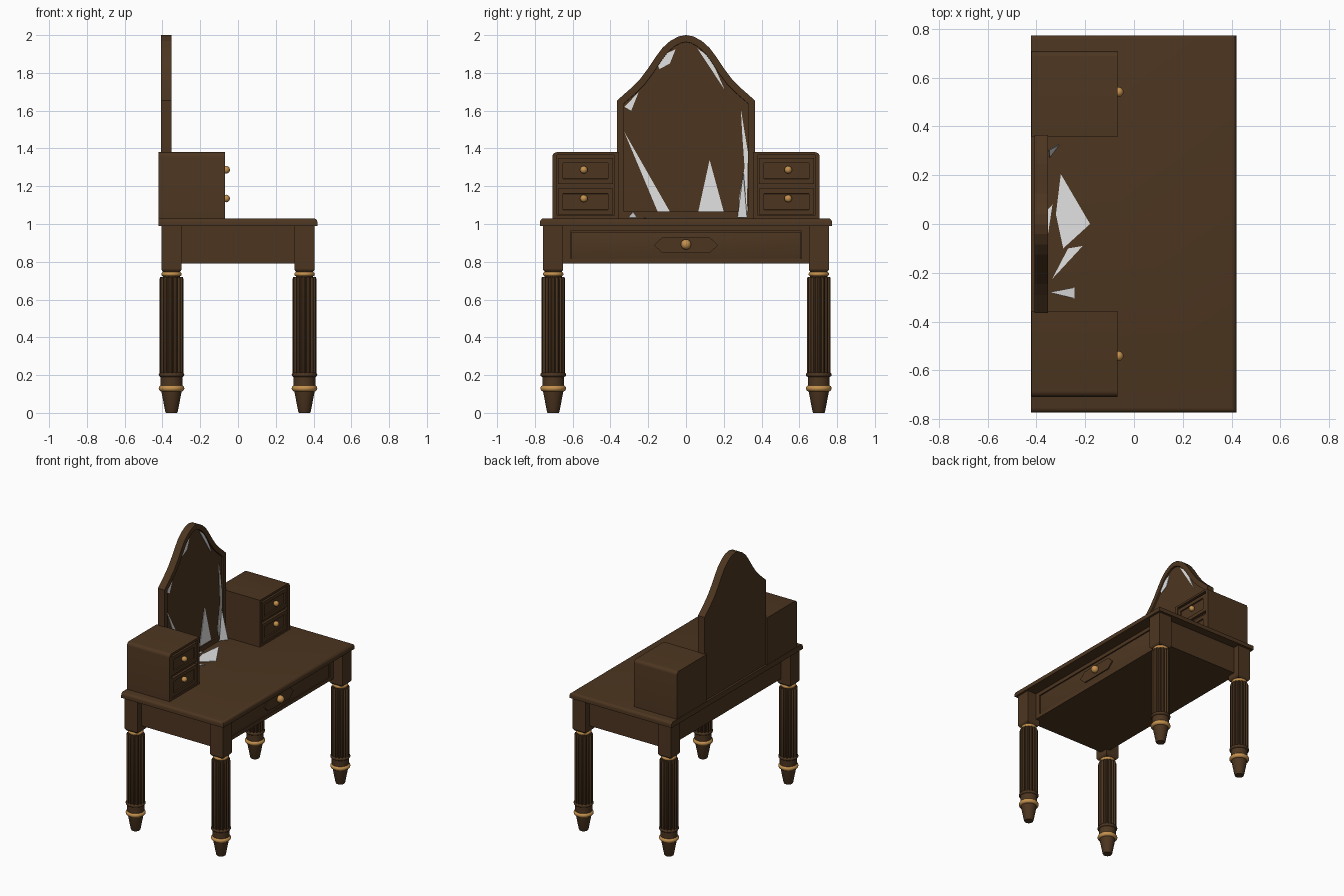
import bpy, bmesh, math
from mathutils import Vector

if "Cube" in bpy.data.objects:
    bpy.data.objects.remove(bpy.data.objects["Cube"])


def material(name, rgb):
    m = bpy.data.materials.new(name)
    m.diffuse_color = (*rgb, 1)
    m.use_nodes = True
    m.node_tree.nodes["Principled BSDF"].inputs["Base Color"].default_value = m.diffuse_color
    return m


WOOD = material("dark_wood", (0.073, 0.036, 0.0145))
BRASS = material("brass", (0.55, 0.28, 0.075))
GLASS = material("mirror_glass", (0.76, 0.76, 0.76))


def finish(name, bm, mat, smooth=True):
    bmesh.ops.recalc_face_normals(bm, faces=bm.faces[:])
    me = bpy.data.meshes.new(name)
    bm.to_mesh(me)
    bm.free()
    me.materials.append(mat)
    if smooth:
        me.shade_smooth()
        me.set_sharp_from_angle(angle=math.radians(32))
    ob = bpy.data.objects.new(name, me)
    bpy.context.collection.objects.link(ob)
    return ob


def bevel_where(bm, test, width, segments=4):
    edges = [e for e in bm.edges if test(e.verts[0].co, e.verts[1].co)]
    bmesh.ops.bevel(bm, geom=edges, offset=width, segments=segments, profile=0.5, affect='EDGES')


def loft(bm, rings):
    """Skin closed rings of points and cap both ends."""
    vs = [[bm.verts.new(p) for p in r] for r in rings]
    n = len(vs[0])
    for a, b in zip(vs, vs[1:]):
        for i in range(n):
            bm.faces.new((a[i], a[(i + 1) % n], b[(i + 1) % n], b[i]))
    bm.faces.new(vs[0][::-1])
    bm.faces.new(vs[-1])


def panel(cy, cz, steps):
    """Concentric rectangles (half y, half z, x) stepping forward along +x."""
    bm = bmesh.new()
    loft(bm, [[(x, cy + sy * hy, cz + sz * hz) for sy, sz in ((-1, -1), (1, -1), (1, 1), (-1, 1))]
              for hy, hz, x in steps])
    return bm


def drawer_steps(hy, hz, back, front, rim):
    return [(hy, hz, back), (hy, hz, front), (hy - rim, hz - rim, front),
            (hy - rim - .002, hz - rim - .002, front - .008)]


def lathe(name, profile, mat, n=32, flutes=None):
    bm = bmesh.new()
    f = flutes or [1]
    loft(bm, [[(r * f[i % len(f)] * math.cos(2 * math.pi * i / n),
                r * f[i % len(f)] * math.sin(2 * math.pi * i / n), z) for i in range(n)]
              for r, z in profile])
    return finish(name, bm, mat)


def knob(name, loc, r):
    bm = bmesh.new()
    bmesh.ops.create_uvsphere(bm, u_segments=20, v_segments=12, radius=r)
    ob = finish(name, bm, BRASS)
    ob.location = loc


# Table top, rounded along the front and both ends
bm = panel(0, 1.01, [(.773, .02, -.422), (.773, .02, .42)])
bevel_where(bm, lambda a, b: min(a.z, b.z) > 1.02 and max(a.x, b.x) > 0, .02)
finish("table_top", bm, WOOD)

# Apron with framed drawer opening, set back from the leg blocks
finish("apron", panel(0, .89, [(.71, .1, -.33), (.71, .1, .332), (.612, .073, .332), (.612, .073, .318)]), WOOD)
finish("long_drawer", panel(0, .888, [(.605, .07, .31), (.605, .07, .328), (.597, .062, .331)]), WOOD)

# Hexagonal drawer plaque and its knob
hexagon = [(-.17, 0), (-.125, -.042), (.125, -.042), (.17, 0), (.125, .042), (-.125, .042)]
bm = bmesh.new()
loft(bm, [[(x, y, .888 + z) for y, z in hexagon] for x in (.325, .339)])
finish("drawer_plaque", bm, WOOD)
knob("long_drawer_knob", (.35, 0, .892), .027)

# Legs: one set of turned parts, linked to four corners
bm = bmesh.new()
loft(bm, [[(sx * h, sy * h, z) for sx, sy in ((-1, -1), (1, -1), (1, 1), (-1, 1))]
          for h, z in ((.044, .745), (.053, .758), (.053, .99))])
flute = [1, 1, 1, .93, .88, .86, .88, .93]


def bead(r, z, h, core):
    return [(core, z - h)] + [(r - (r - core) * (1 - math.cos(a)), z + h * math.sin(a))
                              for a in (-1.2, -.8, -.4, 0, .4, .8, 1.2)] + [(core, z + h)]


parts = [
    finish("leg_block", bm, WOOD, False),
    lathe("leg_upper_ring", bead(.054, .735, .012, .042), BRASS),
    lathe("leg_neck", [(.046, .70), (.046, .75)], WOOD),
    lathe("leg_fluted_shaft", [(.058, .20), (.063, .21), (.063, .71), (.059, .72)], WOOD, 128, flute),
    lathe("leg_collar", bead(.068, .202, .012, .055), WOOD),
    lathe("leg_band", [(.058, .13), (.058, .205)], WOOD),
    lathe("leg_lower_ring", bead(.068, .13, .017, .05), BRASS),
    lathe("leg_foot", [(.03, 0), (.033, .006), (.052, .105), (.055, .12)], WOOD),
]
corners = [(sx * .352, sy * .703, 0) for sx in (-1, 1) for sy in (-1, 1)]
for p in parts:
    p.location = corners[0]
    for c in corners[1:]:
        q = p.copy()
        q.location = c
        bpy.context.collection.objects.link(q)

# Two small drawer cabinets
for side, s in (("left", -1), ("right", 1)):
    cy = s * .532
    bm = panel(cy, 1.205, [(.176, .175, -.42), (.176, .175, -.068), (.151, .16, -.068), (.151, .16, -.09)])
    bevel_where(bm, lambda a, b: min(a.z, b.z) > 1.375 and min(a.y * s, b.y * s) > .7, .024)
    finish(side + "_cabinet", bm, WOOD)
    for row, cz, kz in (("upper", 1.281, 1.287), ("lower", 1.118, 1.135)):
        finish(f"{side}_{row}_drawer", panel(cy, cz, drawer_steps(.146, .069, -.095, -.07, .026)), WOOD)
        knob(f"{side}_{row}_knob", (-.063, s * .541, kz), .02)

# Arched mirror frame with shallow backing
half = [(.364, 1.03), (.364, 1.655), (.29, 1.72), (.245, 1.765), (.2, 1.825), (.16, 1.885),
        (.125, 1.932), (.085, 1.968), (.04, 1.993)]
outline = half + [(0, 2.0)] + [(-y, z) for y, z in reversed(half)]
bm = bmesh.new()
loft(bm, [[(x, y, z) for y, z in outline] for x in (-.407, -.353)])
bmesh.ops.recalc_face_normals(bm, faces=bm.faces[:])
front = [f for f in bm.faces if f.calc_center_median().x > -.354]
bmesh.ops.inset_region(bm, faces=front, thickness=.036, depth=0, use_even_offset=True)
bmesh.ops.inset_region(bm, faces=front, thickness=.001, depth=-.012, use_even_offset=True)
finish("mirror_frame", bm, WOOD, False)


def shard(name, pts, out, thick=.005):
    """Thin glass plate thickened towards the direction out."""
    p = [Vector(v) for v in pts]
    n = (p[1] - p[0]).cross(p[2] - p[0]).normalized() * thick
    if n.dot(Vector(out)) < 0:
        n = -n
    bm = bmesh.new()
    loft(bm, [p, [v + n for v in p]])
    finish(name, bm, GLASS, False)


# Broken glass still held in the frame (y, z)
held = [
    [(-.328, 1.49), (-.15, 1.065), (-.085, 1.065)],
    [(.125, 1.34), (.065, 1.065), (.20, 1.065)],
    [(.29, 1.61), (.298, 1.47), (.31, 1.3), (.322, 1.07), (.328, 1.38)],
    [(.31, 1.3), (.28, 1.13), (.285, 1.066), (.326, 1.066)],
    [(-.055, 1.925), (-.11, 1.90), (-.15, 1.84), (-.14, 1.82), (-.085, 1.85)],
    [(.06, 1.93), (.205, 1.71), (.13, 1.88)],
    [(-.25, 1.70), (-.325, 1.62), (-.29, 1.60)],
]
for i, pts in enumerate(held):
    shard(f"held_shard_{i + 1}", [(-.366, y, z) for y, z in pts], (1, 0, 0))

# Fallen glass lying on the table or leaning on the frame (x, y, z)
fallen = [
    [(-.30, .205, 1.031), (-.32, .04, 1.031), (-.29, -.10, 1.031), (-.18, 0, 1.031)],
    [(-.27, -.10, 1.031), (-.335, -.225, 1.031), (-.21, -.09, 1.031)],
    [(-.35, -.28, 1.062), (-.245, -.305, 1.031), (-.245, -.26, 1.031)],
    [(-.35, .305, 1.27), (-.348, .275, 1.035), (-.31, .325, 1.035)],
    [(-.334, .08, 1.031), (-.352, .06, 1.031), (-.352, -.04, 1.031)],
]
for i, pts in enumerate(fallen):
    shard(f"fallen_shard_{i + 1}", pts, (0.01, 0, 1), .004)
